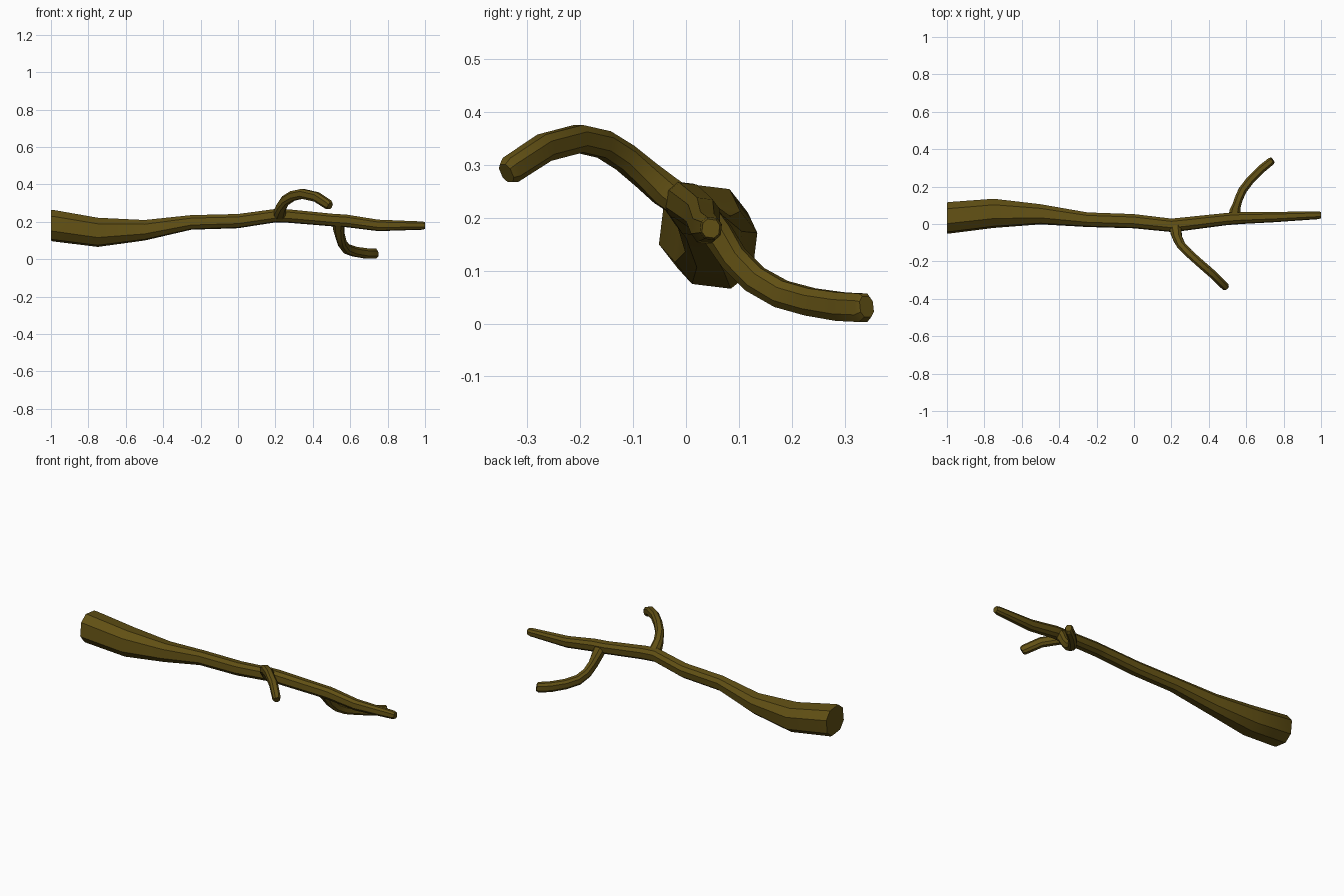
import bpy, bmesh, math
from mathutils import Vector

bark = bpy.data.materials.new("olive brown bark")
bark.diffuse_color = (0.12, 0.08, 0.007, 1)


def limb(name, path, flat=0.5, roll=0.0, axis=None):
    """Sweep a chamfered-square section along (x, y, z, half width, half height)."""
    f = flat
    section = [(1, -f), (1, f), (f, 1), (-f, 1), (-1, f), (-1, -f), (-f, -1), (f, -1)]
    c, s = math.cos(roll), math.sin(roll)
    section = [(a * c - b * s, a * s + b * c) for a, b in section]
    pts = [Vector(p[:3]) for p in path]
    bm = bmesh.new()
    rings = []
    for i, p in enumerate(path):
        t = axis
        if t is None:
            t = pts[min(i + 1, len(pts) - 1)] - pts[max(i - 1, 0)]
        t = t.normalized()
        side = t.cross(Vector((0, 0, 1))).normalized()
        up = side.cross(t)
        rings.append([bm.verts.new(pts[i] + side * a * p[3] + up * b * p[4])
                      for a, b in section])
    for r0, r1 in zip(rings, rings[1:]):
        for k in range(8):
            j = (k + 1) % 8
            bm.faces.new((r0[k], r0[j], r1[j], r1[k]))
    bm.faces.new(rings[0])
    bm.faces.new(rings[-1])
    bmesh.ops.recalc_face_normals(bm, faces=bm.faces)
    me = bpy.data.meshes.new(name)
    bm.to_mesh(me)
    bm.free()
    me.materials.append(bark)
    ob = bpy.data.objects.new(name, me)
    bpy.context.collection.objects.link(ob)
    bpy.ops.object.select_all(action='DESELECT')
    ob.select_set(True)
    bpy.context.view_layer.objects.active = ob
    bpy.ops.object.shade_smooth_by_angle(angle=math.radians(30))
    return ob


# Main stick, thick butt at -x tapering to the tip at +x
limb("main_stick", [
    (-1.00, 0.032, 0.182, 0.078, 0.078),
    (-0.99, 0.033, 0.180, 0.080, 0.080),
    (-0.75, 0.057, 0.144, 0.074, 0.074),
    (-0.50, 0.052, 0.155, 0.051, 0.052),
    (-0.25, 0.023, 0.197, 0.037, 0.037),
    (0.00, 0.015, 0.204, 0.036, 0.036),
    (0.20, -0.007, 0.233, 0.034, 0.034),
    (0.27, 0.000, 0.231, 0.034, 0.034),
    (0.50, 0.027, 0.210, 0.031, 0.032),
    (0.58, 0.032, 0.205, 0.030, 0.032),
    (0.75, 0.037, 0.181, 0.026, 0.029),
    (0.985, 0.047, 0.180, 0.020, 0.021),
    (1.00, 0.047, 0.180, 0.016, 0.017),
], roll=math.radians(7), axis=Vector((1, 0, 0)))

# Front twig, arching up and forward
limb("upper_twig", [
    (0.222, -0.010, 0.232, 0.032, 0.030),
    (0.224, -0.040, 0.252, 0.030, 0.030),
    (0.232, -0.075, 0.281, 0.025, 0.027),
    (0.253, -0.115, 0.314, 0.023, 0.026),
    (0.292, -0.155, 0.339, 0.022, 0.026),
    (0.345, -0.203, 0.350, 0.022, 0.026),
    (0.420, -0.268, 0.333, 0.022, 0.026),
    (0.485, -0.332, 0.291, 0.021, 0.025),
    (0.492, -0.340, 0.285, 0.016, 0.019),
])

# Back twig, drooping to the ground
limb("lower_twig", [
    (0.537, 0.030, 0.205, 0.032, 0.030),
    (0.538, 0.060, 0.170, 0.029, 0.028),
    (0.546, 0.090, 0.124, 0.023, 0.026),
    (0.558, 0.130, 0.084, 0.022, 0.026),
    (0.580, 0.180, 0.056, 0.022, 0.026),
    (0.622, 0.235, 0.041, 0.022, 0.026),
    (0.680, 0.293, 0.032, 0.022, 0.027),
    (0.732, 0.335, 0.030, 0.021, 0.027),
    (0.741, 0.342, 0.032, 0.016, 0.020),
])
